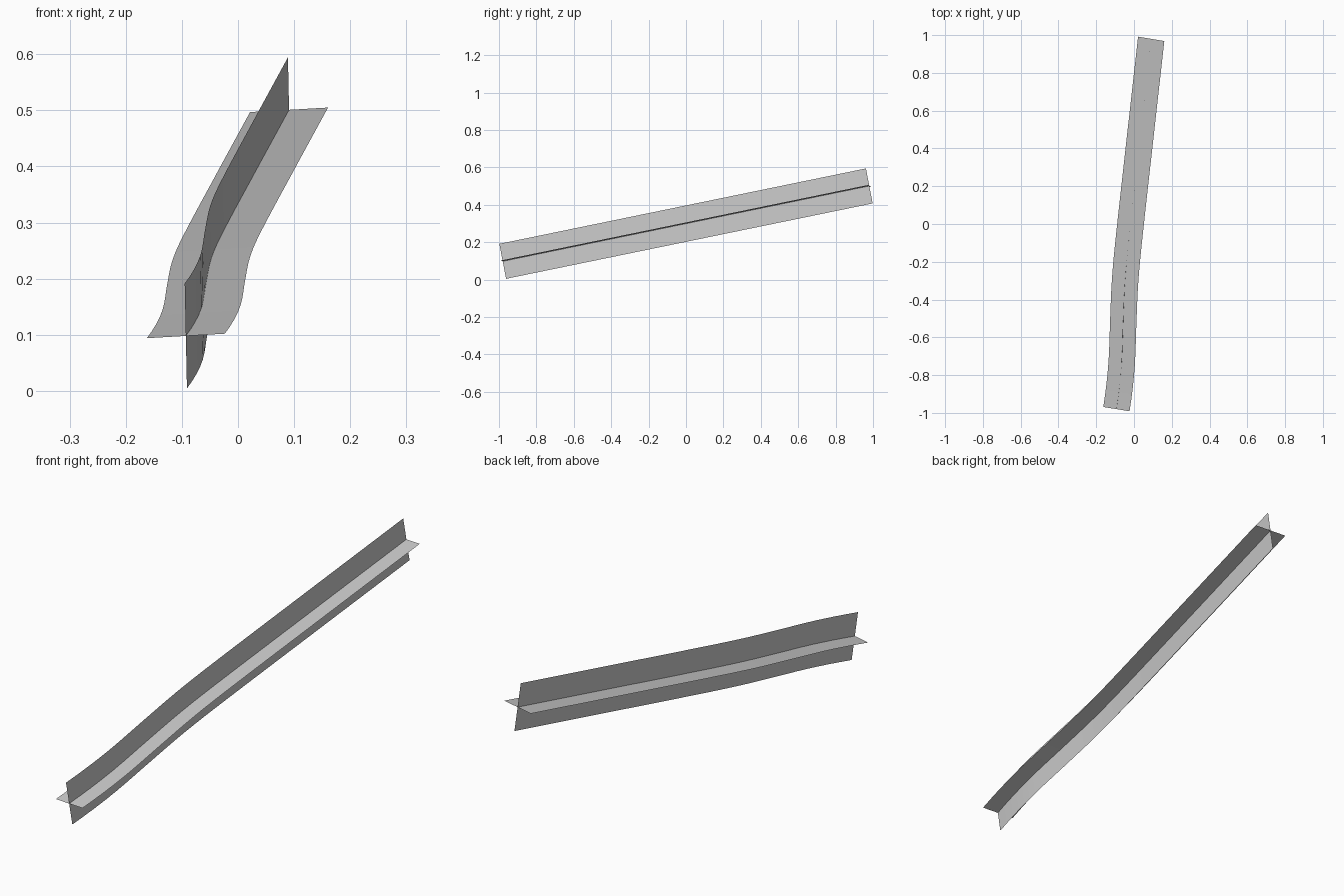
import bpy
import bmesh
from mathutils import Vector

if "Cube" in bpy.data.objects:
    bpy.data.objects.remove(bpy.data.objects["Cube"])

grey = bpy.data.materials.new("plain grey")
grey.diffuse_color = (0.6, 0.6, 0.6, 1)
grey.use_nodes = True
grey.node_tree.nodes["Principled BSDF"].inputs["Base Color"].default_value = grey.diffuse_color

# Centre line shared by both strips, as (x, z); y rises in step with z
KEYS = [(-0.093, 0.098), (-0.078, 0.120), (-0.0645, 0.150), (-0.0565, 0.195),
        (-0.048, 0.235), (-0.031, 0.275), (0.030, 0.389), (0.091, 0.501)]
points = [Vector((x, -0.98 + (z - 0.098) / 0.403 * 1.96, z)) for x, z in KEYS]


def centre(y):
    """Smooth point on the centre line at a given y (cubic Hermite)."""
    n = len(points)
    i = max(k for k in range(n - 1) if points[k].y <= y + 1e-6 or k == 0)

    def slope(k):
        a, b = points[max(k - 1, 0)], points[min(k + 1, n - 1)]
        return (b - a) / (b.y - a.y)

    p, q = points[i], points[i + 1]
    h = q.y - p.y
    t = (y - p.y) / h
    return (p * (2 * t**3 - 3 * t**2 + 1) + slope(i) * h * (t**3 - 2 * t**2 + t)
            + q * (3 * t**2 - 2 * t**3) + slope(i + 1) * h * (t**3 - t**2))


def strip(name, half, steps=32):
    """Thin ribbon swept along the centre line, reaching half to each side."""
    bm = bmesh.new()
    rows = []
    for i in range(steps + 1):
        c = centre(-0.98 + 1.96 * i / steps)
        rows.append([bm.verts.new(c + half * s) for s in (-1, 0, 1)])
    for a, b in zip(rows, rows[1:]):
        for k in range(2):
            face = bm.faces.new((a[k], a[k + 1], b[k + 1], b[k]))
            face.smooth = True
    mesh = bpy.data.meshes.new(name)
    bm.to_mesh(mesh)
    bm.free()
    mesh.materials.append(grey)
    bpy.context.collection.objects.link(bpy.data.objects.new(name, mesh))


# Flat strip and upright strip crossing along the middle
strip("flat_strip", Vector((0.0695, -0.0115, 0.004)))
strip("upright_strip", Vector((-0.002, -0.018, 0.0935)))
